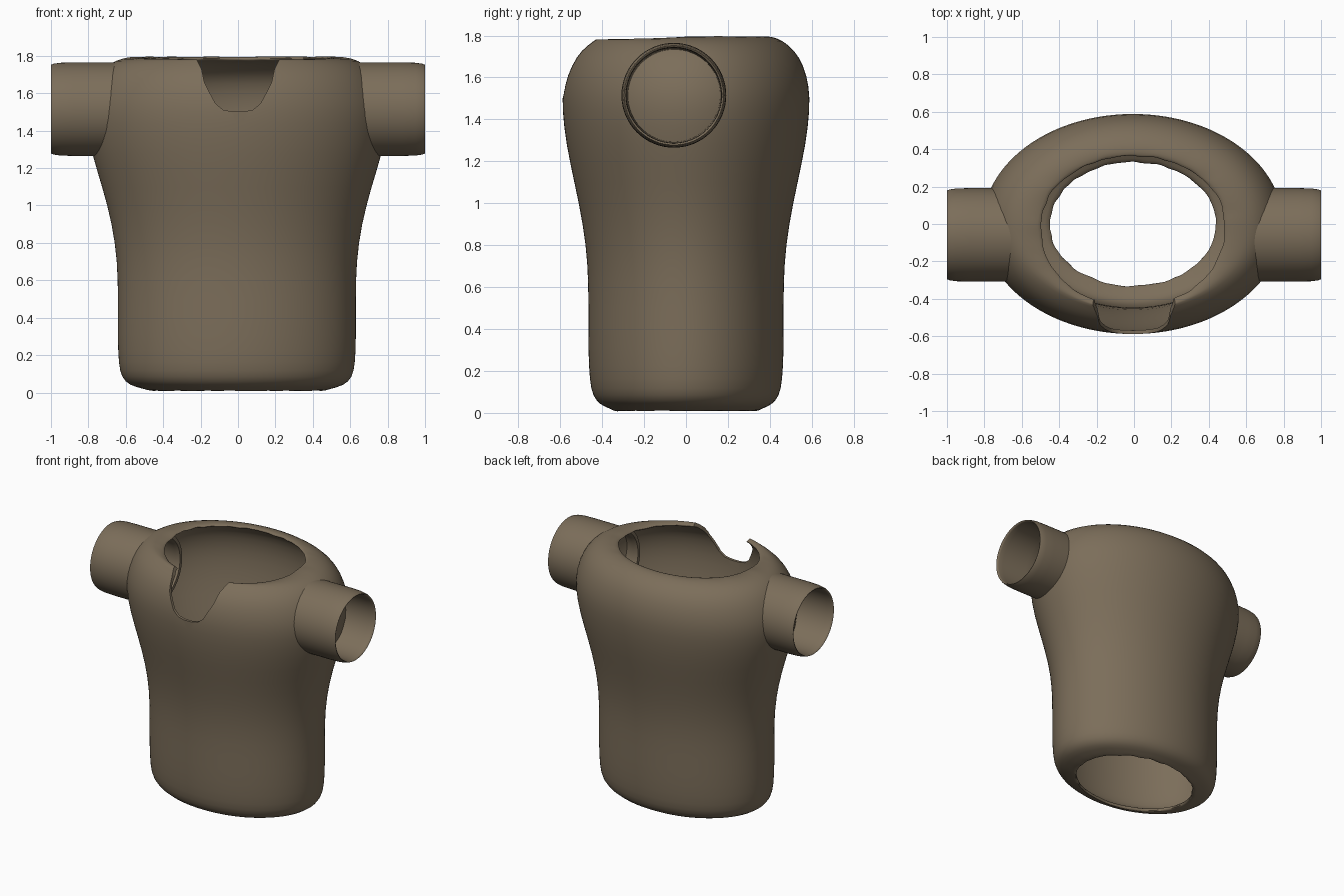
import bpy, bmesh, math, random

random.seed(4)
default = bpy.data.objects.get("Cube")
if default:
    bpy.data.objects.remove(default, do_unlink=True)

cloth = bpy.data.materials.new("brown cloth")
cloth.use_nodes = True
COLOUR = (0.2, 0.155, 0.102, 1)
cloth.diffuse_color = COLOUR
bsdf = cloth.node_tree.nodes["Principled BSDF"]
bsdf.inputs["Base Color"].default_value = COLOUR
bsdf.inputs["Roughness"].default_value = 0.8


def loft(name, rings, closed):
    """Skin a list of equal rings of points; closed joins the last ring to the first."""
    bm = bmesh.new()
    rows = [[bm.verts.new(p) for p in ring] for ring in rings]
    pairs = list(zip(rows, rows[1:] + rows[:1])) if closed else list(zip(rows, rows[1:]))
    for a, b in pairs:
        n = len(a)
        for i in range(n):
            j = (i + 1) % n
            bm.faces.new((a[i], a[j], b[j], b[i]))
    if not closed:
        bm.faces.new(rows[0])
        bm.faces.new(rows[-1])
    bmesh.ops.recalc_face_normals(bm, faces=bm.faces[:])
    mesh = bpy.data.meshes.new(name)
    bm.to_mesh(mesh)
    bm.free()
    mesh.materials.append(cloth)
    obj = bpy.data.objects.new(name, mesh)
    bpy.context.collection.objects.link(obj)
    return obj


def activate(obj):
    bpy.ops.object.select_all(action='DESELECT')
    obj.select_set(True)
    bpy.context.view_layer.objects.active = obj


def smooth(obj, angle=50):
    activate(obj)
    bpy.ops.object.shade_smooth_by_angle(angle=math.radians(angle))


# Torso: half width, half depth, height, from hem to collar
outer = [(.50, .36, .02), (.575, .41, .038), (.617, .445, .08), (.633, .46, .15),
         (.638, .467, .3), (.636, .466, .5), (.639, .467, .7), (.667, .491, .9),
         (.72, .533, 1.1), (.778, .572, 1.28), (.81, .592, 1.45), (.80, .588, 1.56),
         (.763, .561, 1.66), (.715, .518, 1.73), (.65, .46, 1.778), (.565, .405, 1.797)]
collar = [(.505, .372, 1.795), (.485, .36, 1.785), (.50, .367, 1.775),
          (.55, .395, 1.77), (.63, .44, 1.75)]
hem = [(.59, .42, .09), (.54, .385, .06), (.46, .345, .04), (.437, .328, .025),
       (.45, .335, .003)]
WALL = 0.02
SHIFT = -0.006
inner = [(a - WALL, b - WALL, z - WALL * (z > 1.7)) for a, b, z in reversed(outer[3:-2])]

SEG = 72
rings = []
for a, b, z in outer + collar + inner + hem:
    lip = z > 1.74 and a < .65
    ragged = lip and a < .53 or z < .06 and a < .53
    scoop = .08 * min(1, (.65 - a) / .12) if lip else 0
    ring = []
    for i in range(SEG):
        t = math.tau * i / SEG
        shake = random.uniform(-.008, .008) if ragged else 0
        # the front of the collar is scooped forward and a little down
        front = scoop * math.sqrt(max(0, -math.sin(t)))
        ring.append((SHIFT + (a + shake) * math.cos(t), (b + shake) * math.sin(t) - front,
                     max(z + shake * .4 - front * .25, 0)))
    rings.append(ring)
torso = loft("torso", rings, True)
sub = torso.modifiers.new("soften", 'SUBSURF')
sub.levels = sub.render_levels = 1
activate(torso)
bpy.ops.object.modifier_apply(modifier=sub.name)

# Neck notch cut through the front wall only
half = [(.26, 1.95), (.225, 1.79), (.195, 1.73), (.18, 1.66), (.15, 1.6),
        (.12, 1.545), (.08, 1.512), (.03, 1.502)]
outline = half + [(-x, z) for x, z in reversed(half)]
cutter = loft("neck_cutter", [[(x, y, z) for x, z in outline] for y in (-.9, -.15)], False)
cutter.hide_render = True
cut = torso.modifiers.new("notch", 'BOOLEAN')
cut.operation = 'DIFFERENCE'
cut.solver = 'EXACT'
cut.object = cutter
activate(torso)
bpy.ops.object.modifier_apply(modifier=cut.name)
bpy.data.objects.remove(cutter, do_unlink=True)
smooth(torso)

# Sleeves: thin open tubes with a rounded cuff, reaching a little inside the torso
tube = [(.59, .25), (.75, .25), (.88, .25), (.95, .248), (.985, .243), (1, .237),
        (.998, .231), (.985, .228), (.95, .226), (.75, .222), (.62, .215), (.59, .225)]
for side, sx in (("left", 1), ("right", -1)):
    rings = [[(sx * x, -.058 + r * math.cos(math.tau * i / 64),
               1.515 + r * math.sin(math.tau * i / 64)) for i in range(64)]
             for x, r in tube]
    smooth(loft(side + "_sleeve", rings, True), 60)
